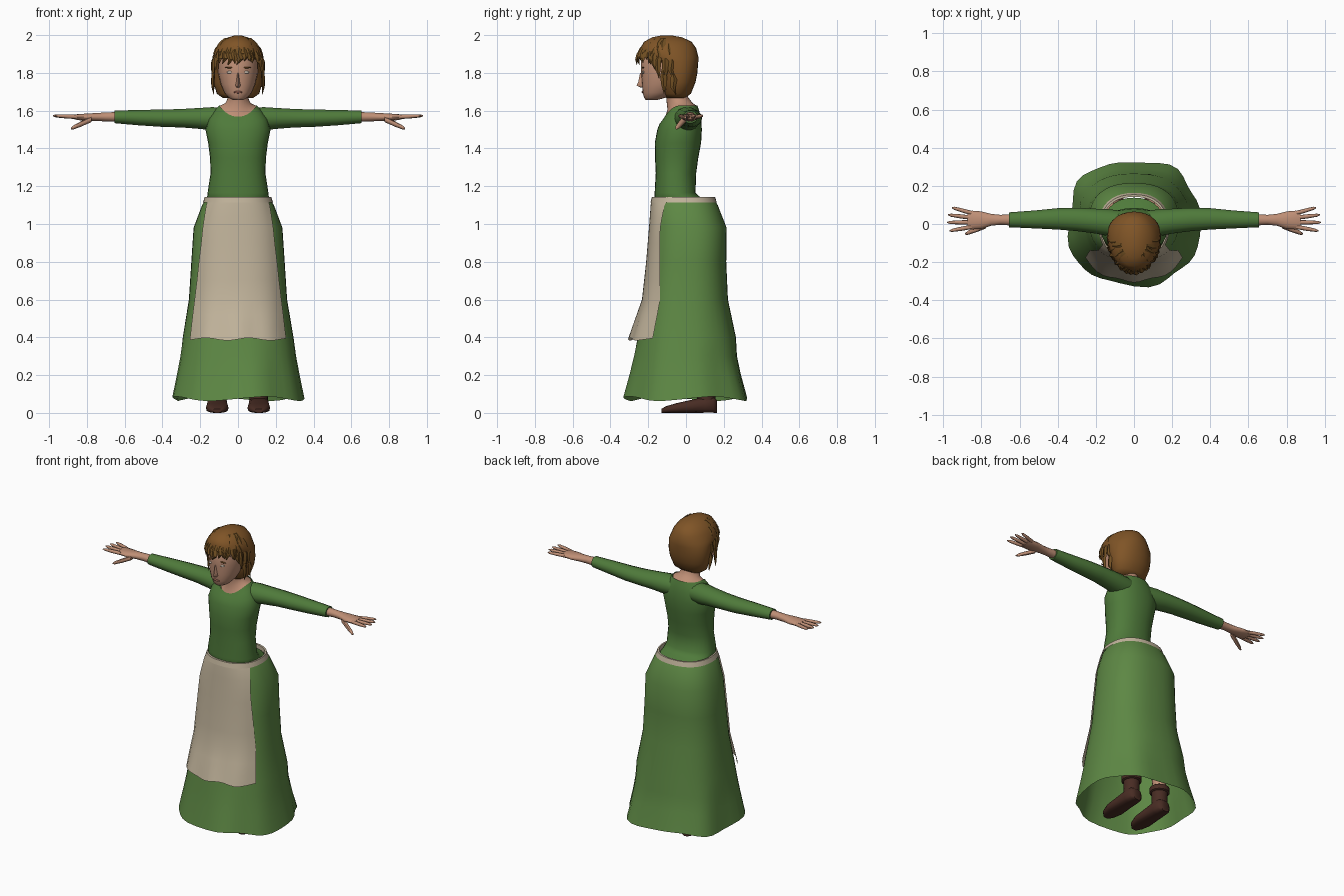
import bpy, bmesh, math, random
from mathutils import Vector

if "Cube" in bpy.data.objects:
    bpy.data.objects.remove(bpy.data.objects["Cube"])
random.seed(4)


def material(name, r, g, b):
    m = bpy.data.materials.new(name)
    m.diffuse_color = (r, g, b, 1)
    m.use_nodes = True
    m.node_tree.nodes["Principled BSDF"].inputs["Base Color"].default_value = m.diffuse_color
    return m


SKIRT = material("skirt green", .11, .245, .058)
BODICE = material("bodice green", .078, .195, .043)
LINEN = material("linen", .53, .45, .325)
SKIN = material("skin", .52, .275, .18)
HAIR = material("hair brown", .215, .09, .02)
TUFT = material("dark hair brown", .165, .078, .016)
LEATHER = material("boot leather", .065, .025, .017)
EYE = material("eye", .55, .48, .40)
LIP = material("lip", .33, .13, .09)


def finish(name, bm, mat, angle=50):
    bmesh.ops.recalc_face_normals(bm, faces=bm.faces)
    me = bpy.data.meshes.new(name)
    bm.to_mesh(me)
    bm.free()
    me.materials.append(mat)
    me.shade_smooth()
    me.set_sharp_from_angle(angle=math.radians(angle))
    ob = bpy.data.objects.new(name, me)
    bpy.context.collection.objects.link(ob)
    return ob


def add_loft(bm, rings, cap=True, closed=True):
    vs = [[bm.verts.new(p) for p in r] for r in rings]
    n = len(rings[0])
    for a, b in zip(vs, vs[1:]):
        for i in range(n if closed else n - 1):
            j = (i + 1) % n
            bm.faces.new((a[i], a[j], b[j], b[i]))
    if cap:
        bm.faces.new(vs[0])
        bm.faces.new(vs[-1])


def loft(name, rings, mat, cap=True, closed=True, angle=50):
    bm = bmesh.new()
    add_loft(bm, rings, cap, closed)
    return finish(name, bm, mat, angle)


def spow(v, e):
    return math.copysign(abs(v) ** e, v)


# Horizontal section from half width, front y and back y
def section(z, rx, yf, yb, dip=0, n=24, p=2.0, fold=0, x0=0):
    yc, ry, pts = (yf + yb) / 2, (yb - yf) / 2, []
    for i in range(n):
        a = 2 * math.pi * i / n
        s, c = math.sin(a), math.cos(a)
        k = 1 + fold * (.6 * math.sin(5 * a + .8) + .4 * math.sin(8 * a))
        pts.append((x0 + k * rx * spow(s, 2 / p), yc - k * ry * spow(c, 2 / p),
                    z - dip * max(0, c) ** 2 + fold * .25 * math.sin(4 * a)))
    return pts


def stack(name, rows, mat, cap=True, **kw):
    return loft(name, [section(*r, **kw) for r in rows], mat, cap)


# Section across an arm that runs along x
def arm_ring(x, yc, zc, ry, rz, side, n=14):
    return [(side * x, yc + ry * math.cos(2 * math.pi * i / n),
             zc + rz * math.sin(2 * math.pi * i / n)) for i in range(n)]


# Skirt, open at the hem
skirt_rows = [(.075, .345, -.32, .33), (.2, .322, -.292, .295), (.3, .305, -.272, .272),
              (.4, .293, -.255, .265), (.6, .26, -.22, .222), (.8, .247, -.198, .213),
              (.98, .235, -.183, .215), (1.10, .19, -.174, .168), (1.13, .17, -.17, .15)]
P = 2.4
loft("skirt", [section(*r, n=40, p=P, fold=max(0, .45 - r[0]) * .13) for r in skirt_rows],
     SKIRT, cap=False)


def skirt_front(x, z):
    for a, b in zip(skirt_rows, skirt_rows[1:]):
        if a[0] <= z <= b[0]:
            t = (z - a[0]) / (b[0] - a[0])
            _, rx, yf, yb = [u + (v - u) * t for u, v in zip(a, b)]
            q = max(0, 1 - (abs(x) / rx) ** P) ** (1 / P)
            return (yf + yb) / 2 - (yb - yf) / 2 * q


# Apron draped over the skirt front, flaring at its hem
apron = []
for z, w in [(.39, .255), (.45, .248), (.52, .24), (.6, .23), (.7, .218), (.8, .207),
             (.9, .195), (.98, .187), (1.04, .178), (1.10, .168), (1.125, .16)]:
    flare = max(0, (.6 - z) / .21) * .03
    row = []
    for i in range(17):
        u = i / 8 - 1
        wave = 1 + .25 * math.cos(u * 9)
        row.append((w * u, skirt_front(w * u, z) - .013 - flare * wave * (1 - .5 * u * u),
                    z + (.007 * math.sin(u * 7) if z < .4 else 0)))
    apron.append(row)
loft("apron", apron, LINEN, cap=False, closed=False)

# Waistband
stack("waistband", [(1.113, .186, -.188, .163), (1.143, .176, -.181, .154),
                    (1.143, .166, -.168, .142), (1.115, .166, -.168, .142)],
      LINEN, cap=False, n=40, p=2.3)

# Bodice with a scooped neckline
stack("bodice", [(1.07, .15, -.15, .10), (1.12, .163, -.163, .138), (1.138, .164, -.166, .08),
                 (1.165, .161, -.166, .05), (1.27, .145, -.16, .054), (1.35, .148, -.164, .065),
                 (1.43, .158, -.165, .08), (1.50, .172, -.152, .084), (1.56, .155, -.14, .08, .03),
                 (1.60, .125, -.125, .07, .05), (1.628, .10, -.113, .06, .06)],
      BODICE, cap=False, n=28, p=2.2)

# Neck and chest
stack("neck", [(1.624, .099, -.112, .059, .06), (1.64, .066, -.098, .035, .035),
               (1.67, .053, -.105, .012), (1.75, .05, -.13, .0)], SKIN)

# Head
stack("head", [(1.657, .028, -.213, -.15), (1.668, .05, -.222, -.11), (1.695, .073, -.229, -.06),
               (1.74, .092, -.233, -.02), (1.80, .105, -.237, .02), (1.86, .106, -.237, .03),
               (1.92, .095, -.215, .02), (1.95, .06, -.17, -.02)], SKIN, p=2.1)

# Nose
loft("nose", [[(-.008, -.225, 1.80), (0, -.243, 1.80), (.008, -.225, 1.80)],
              [(-.013, -.225, 1.75), (0, -.253, 1.752), (.013, -.225, 1.75)],
              [(-.018, -.222, 1.732), (0, -.262, 1.734), (.018, -.222, 1.732)],
              [(-.010, -.222, 1.722), (0, -.245, 1.724), (.010, -.222, 1.722)]], SKIN, angle=80)


# Flattened pads for the face details
def pad(name, loc, size, mat):
    bm = bmesh.new()
    bmesh.ops.create_uvsphere(bm, u_segments=12, v_segments=8, radius=1)
    for v in bm.verts:
        v.co = Vector(v.co[k] * size[k] + loc[k] for k in range(3))
    return finish(name, bm, mat)


pad("mouth", (0, -.229, 1.698), (.024, .006, .006), LIP)
for side, tag in ((-1, "left"), (1, "right")):
    pad(tag + "_eye", (side * .043, -.226, 1.803), (.017, .006, .007), EYE)
    pad(tag + "_eyebrow", (side * .045, -.227, 1.828), (.024, .006, .004), HAIR)

# Smooth hair cap
stack("hair", [(1.667, .08, -.10, -.005), (1.69, .112, -.12, .026), (1.75, .131, -.13, .05),
               (1.80, .137, -.14, .06), (1.86, .138, -.17, .065), (1.885, .135, -.235, .065),
               (1.93, .118, -.243, .054), (1.965, .09, -.222, .03), (1.988, .052, -.18, -.02),
               (1.998, .018, -.13, -.075)], HAIR, n=28, p=2.1)

# Pointed locks over the brow and temples
bm = bmesh.new()


def hair_point(a, z, off):
    k = math.sqrt(1 - min(.97, max(0, (z - 1.83) / .18) ** 2)) * off
    return Vector((.13 * k * math.sin(a), -.09 - .17 * k * math.cos(a), z))


def lock(a, top, tip, width):
    rings = []
    for t, w in ((0, .5), (.3, 1), (.65, .8), (1, .06)):
        z = top + (tip - top) * t
        c = hair_point(a + .1 * t * random.uniform(-1, 1), z, 1.01 + .11 * t * (1 - t))
        out = Vector((math.sin(a), -math.cos(a), 0))
        across = Vector((math.cos(a), math.sin(a), 0))
        rings.append([c + across * w * width, c + out * w * width * .55,
                      c - across * w * width, c - out * w * width * .55])
    add_loft(bm, rings)


for top, drop, reach, count in ((1.985, .07, 75, 11), (1.955, .075, 85, 13), (1.925, .06, 60, 11)):
    for i in range(count):
        deg = -reach + 2 * reach * i / (count - 1) + random.uniform(-4, 4)
        lock(math.radians(deg), top, top - drop - random.uniform(0, .025), .019)
for side in (-1, 1):
    for deg, top, tip in ((62, 1.92, 1.81), (72, 1.91, 1.77), (83, 1.91, 1.74),
                          (94, 1.90, 1.77), (80, 1.82, 1.69), (97, 1.80, 1.685)):
        lock(side * math.radians(deg), top, tip, .018)
finish("hair_locks", bm, TUFT, 35)


# Finger as a tapered tube between two points
def finger(bm, a, b, r, side):
    a, b = Vector(a), Vector(b)
    rings = []
    for t, w in ((0, 1), (.5, .95), (.88, .7), (1, .25)):
        c = a.lerp(b, t)
        rings.append(arm_ring(c.x, c.y, c.z, r * w, r * w, side, 8))
    add_loft(bm, rings)


for side, tag in ((-1, "left"), (1, "right")):
    # Sleeve
    sleeve = [(.07, .0, 1.555, .07, .063), (.14, .008, 1.557, .07, .063), (.20, .015, 1.559, .065, .057),
              (.30, .024, 1.56, .061, .05), (.40, .027, 1.56, .056, .047),
              (.52, .024, 1.563, .047, .042), (.655, .022, 1.567, .039, .034)]
    loft(tag + "_sleeve", [arm_ring(*r, side) for r in sleeve], BODICE)

    # Wrist, palm and fingers
    bm = bmesh.new()
    palm = [(.63, .022, 1.567, .031, .027), (.70, .022, 1.567, .026, .024), (.75, .022, 1.566, .031, .022),
            (.80, .02, 1.565, .046, .02), (.85, .021, 1.566, .049, .016), (.872, .021, 1.567, .043, .011)]
    add_loft(bm, [arm_ring(*r, side) for r in palm])
    for y0, y1, x1 in ((.057, .086, .955), (.033, .048, .975), (.009, .008, .98), (-.015, -.036, .968)):
        finger(bm, (.85, y0, 1.567), (x1, y1, 1.573), .0115, side)
    finger(bm, (.775, -.008, 1.555), (.885, -.052, 1.505), .015, side)
    finish(tag + "_hand", bm, SKIN)

    # Boot: foot, shaft and cuff
    bm = bmesh.new()
    foot = []
    for y, w, h in ((-.13, .022, .022), (-.105, .045, .036), (-.05, .06, .052), (.03, .056, .07),
                    (.10, .054, .085), (.145, .048, .085), (.163, .03, .07)):
        foot.append([(side * .11 + w * spow(math.cos(a), .7), y, h / 2 + h / 2 * spow(math.sin(a), .7))
                     for a in (2 * math.pi * i / 14 for i in range(14))])
    add_loft(bm, foot)
    for rows in (((.04, .05), (.10, .048), (.15, .05)), ((.145, .054), (.15, .061), (.18, .061), (.185, .054))):
        add_loft(bm, [section(z, r, .108 - r, .108 + r, n=16, x0=side * .11) for z, r in rows])
    finish(tag + "_boot", bm, LEATHER)

    # Leg under the skirt
    stack(tag + "_leg", [(.16, .038, .07, .146), (.35, .05, .045, .145), (.6, .055, .0, .11)],
          SKIN, n=16, x0=side * .11)
